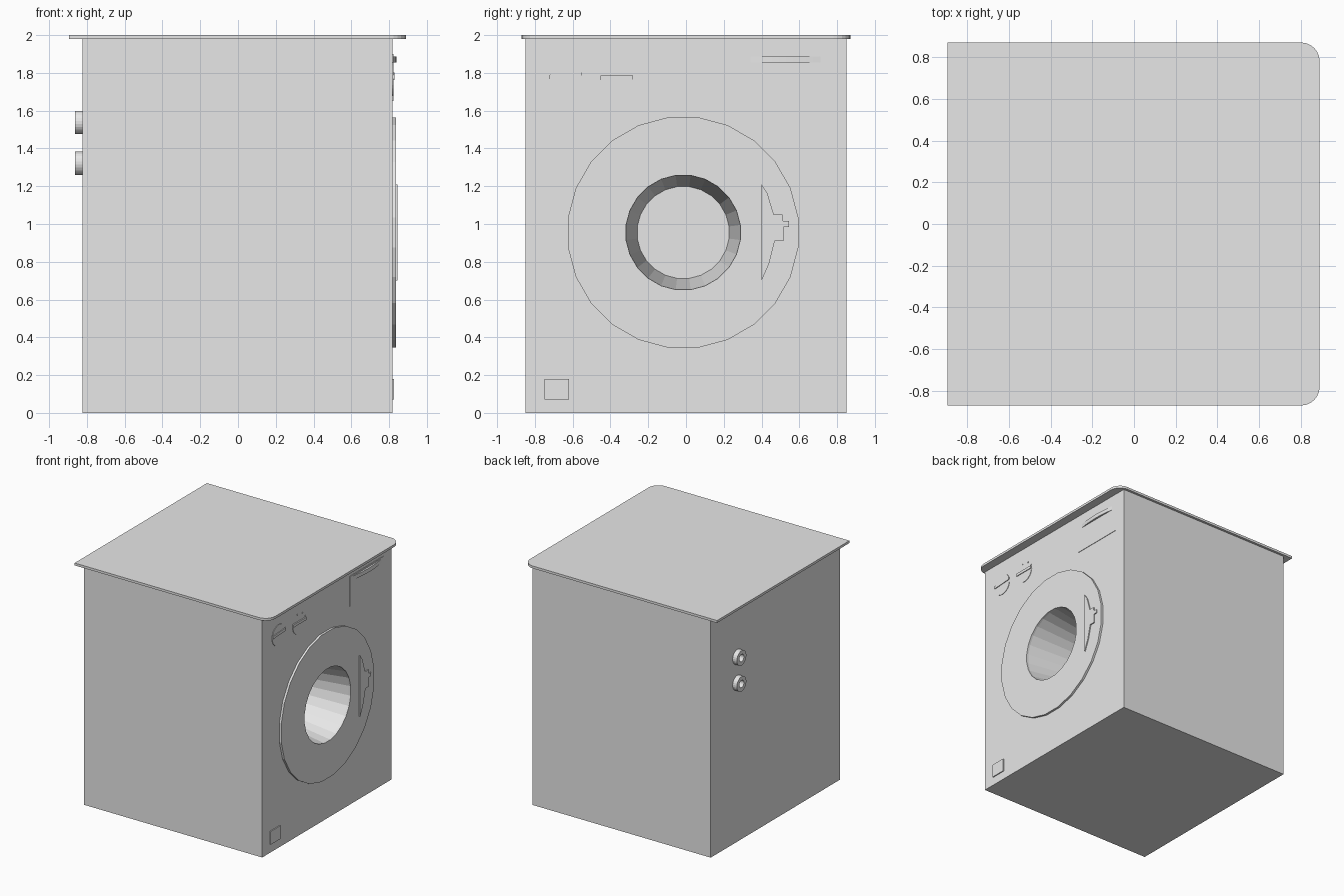
import bpy, bmesh, math
from mathutils import Vector, Matrix

cube = bpy.data.objects.get("Cube")
if cube:
    bpy.data.objects.remove(cube, do_unlink=True)

grey = bpy.data.materials.new("light_grey")
grey.use_nodes = True
colour = (0.8, 0.8, 0.8, 1)
grey.diffuse_color = colour
grey.node_tree.nodes["Principled BSDF"].inputs["Base Color"].default_value = colour

FRONT = 0.818                 # plane of the front panel
DOOR_Y, DOOR_Z = -0.015, 0.955


def finish(name, bm):
    bmesh.ops.recalc_face_normals(bm, faces=bm.faces)
    mesh = bpy.data.meshes.new(name)
    bm.to_mesh(mesh)
    bm.free()
    mesh.materials.append(grey)
    obj = bpy.data.objects.new(name, mesh)
    bpy.context.collection.objects.link(obj)
    return obj


def box(name, x, y, z):
    bm = bmesh.new()
    bmesh.ops.create_cube(bm, size=1)
    for v in bm.verts:
        v.co = Vector(r[0] + (c + 0.5) * (r[1] - r[0]) for c, r in zip(v.co, (x, y, z)))
    return finish(name, bm)


def prism(name, points, shift):
    """Extrude a flat outline along the shift vector."""
    bm = bmesh.new()
    face = bm.faces.new([bm.verts.new(p) for p in points])
    top = bmesh.ops.extrude_face_region(bm, geom=[face])["geom"]
    bmesh.ops.translate(bm, vec=shift, verts=[g for g in top if isinstance(g, bmesh.types.BMVert)])
    return finish(name, bm)


def lathe(name, profile, y, z, sides=24, closed=False):
    """Stack rings of (x, radius) along x; cap the ends or close into a tube."""
    bm = bmesh.new()
    rings = []
    for x, r in profile:
        angles = [math.tau * (i + 0.5) / sides for i in range(sides)]
        rings.append([bm.verts.new((x, y + r * math.cos(a), z + r * math.sin(a))) for a in angles])
    pairs = list(zip(rings, rings[1:]))
    if closed:
        pairs.append((rings[-1], rings[0]))
    else:
        bm.faces.new(rings[0])
        bm.faces.new(rings[-1])
    for a, b in pairs:
        for i in range(sides):
            j = (i + 1) % sides
            bm.faces.new((a[i], a[j], b[j], b[i]))
    return finish(name, bm)


def cut(obj, cutter):
    mod = obj.modifiers.new("opening", 'BOOLEAN')
    mod.operation = 'DIFFERENCE'
    mod.solver = 'EXACT'
    mod.object = cutter
    bpy.context.view_layer.objects.active = obj
    bpy.ops.object.modifier_apply(modifier=mod.name)


# Cabinet and door with a tapering porthole cut through both
cabinet = box("cabinet", (-0.823, FRONT), (-0.85, 0.85), (0, 1.98))
door = lathe("door", [(FRONT - 0.005, 0.615), (FRONT + 0.018, 0.615)], DOOR_Y, DOOR_Z)
cutter = lathe("porthole_cutter", [(0.42, 0.245), (FRONT, 0.305), (0.9, 0.305)], DOOR_Y, DOOR_Z)
cutter.hide_render = True
for part in (cabinet, door):
    cut(part, cutter)
bpy.data.objects.remove(cutter, do_unlink=True)

# Worktop with its two front corners rounded
R = 0.09
outline = [(-0.895, 0.87, 1.98), (-0.895, -0.87, 1.98)]
for side, start in ((-1, -90), (1, 0)):
    for i in range(7):
        a = math.radians(start + 15 * i)
        outline.append((0.89 - R + R * math.cos(a), side * (0.87 - R) + R * math.sin(a), 1.98))
prism("worktop", outline, (0, 0, 0.02))

# Door pull
pull = [(0.4, 1.21), (0.43, 1.165), (0.465, 1.05), (0.51, 1.05), (0.515, 1.015),
        (0.545, 1.015), (0.545, 0.985), (0.515, 0.985), (0.515, 0.91),
        (0.47, 0.91), (0.44, 0.79), (0.4, 0.7)]
prism("door_pull", [(FRONT, y, z) for y, z in pull], (0.027, 0, 0))

# Programme dial: full disc with a grip
lathe("programme_dial", [(FRONT - 0.01, 0.088), (FRONT + 0.004, 0.088)], -0.635, 1.77)
grip = [(-0.722, 1.768), (-0.55, 1.778), (-0.55, 1.802), (-0.722, 1.79)]
prism("programme_grip", [(FRONT, y, z) for y, z in grip], (0.01, 0, 0))

# Temperature dial: lower half disc with a grip and small marks
half = [(FRONT, -0.365 + 0.088 * math.cos(a), 1.765 + 0.088 * math.sin(a))
        for a in (math.pi + math.pi * i / 12 for i in range(13))]
prism("temperature_dial", half, (0.004, 0, 0))
box("temperature_grip", (FRONT, FRONT + 0.01), (-0.452, -0.28), (1.763, 1.786))
for i, (y, z) in enumerate([(-0.39, 1.845), (-0.32, 1.835), (-0.285, 1.797)]):
    box(f"dial_mark_{i + 1}", (FRONT, FRONT + 0.004), (y - 0.004, y + 0.004), (z - 0.004, z + 0.004))

# Detergent drawer with a bowed handle
box("detergent_drawer", (FRONT - 0.01, FRONT + 0.004), (0.3, 0.75), (1.65, 1.9))
bow = [(FRONT + 0.02 * math.sin(math.pi * i / 12), 0.315 + 0.425 * i / 12, 1.855) for i in range(13)]
prism("drawer_handle", bow, (0, 0, 0.033))

# Filter hatch
box("filter_hatch", (FRONT - 0.01, FRONT + 0.008), (-0.75, -0.62), (0.07, 0.18))

# Two hollow water inlets on the rear
for name, z in (("upper_inlet", 1.538), ("lower_inlet", 1.322)):
    lathe(name, [(-0.82, 0.062), (-0.862, 0.062), (-0.862, 0.03), (-0.82, 0.03)], 0.5, z, closed=True)
